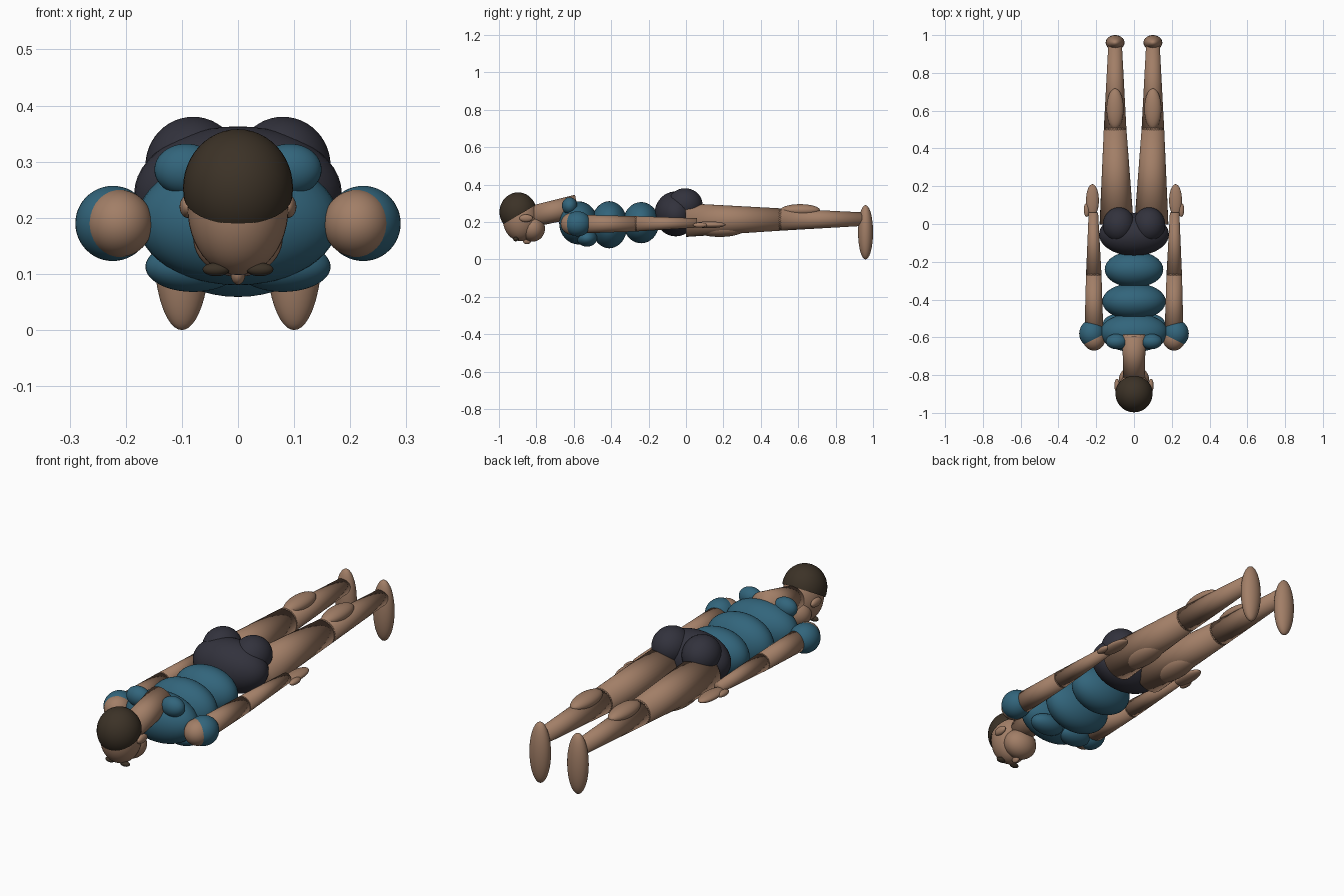
import bpy
import bmesh
from mathutils import Vector

cube = bpy.data.objects.get("Cube")
if cube:
    bpy.data.objects.remove(cube)


def material(name, rgb):
    m = bpy.data.materials.new(name)
    m.use_nodes = True
    colour = (*rgb, 1)
    m.diffuse_color = colour
    m.node_tree.nodes["Principled BSDF"].inputs["Base Color"].default_value = colour
    return m


SKIN = material("skin", (0.36, 0.21, 0.135))
SHIRT = material("teal_shirt", (0.032, 0.13, 0.2))
SHORTS = material("dark_shorts", (0.032, 0.032, 0.046))
HAIR = material("dark_brown_hair", (0.045, 0.032, 0.02))


def finish(name, bm, mat):
    for f in bm.faces:
        f.smooth = True
    mesh = bpy.data.meshes.new(name)
    bm.to_mesh(mesh)
    bm.free()
    mesh.materials.append(mat)
    ob = bpy.data.objects.new(name, mesh)
    bpy.context.collection.objects.link(ob)
    return ob


def ball(name, centre, radii, mat, cut=None):
    """Ellipsoid, optionally trimmed by a (point, normal) plane."""
    bm = bmesh.new()
    bmesh.ops.create_uvsphere(bm, u_segments=40, v_segments=24, radius=1)
    bmesh.ops.scale(bm, vec=radii, verts=bm.verts)
    bmesh.ops.translate(bm, vec=centre, verts=bm.verts)
    if cut:
        bmesh.ops.bisect_plane(bm, geom=bm.verts[:] + bm.edges[:] + bm.faces[:],
                               plane_co=cut[0], plane_no=cut[1], clear_inner=True)
    return finish(name, bm, mat)


def limb(name, start, end, r1, r2, mat):
    """Tapered tube between two points."""
    a, b = Vector(start), Vector(end)
    bm = bmesh.new()
    bmesh.ops.create_cone(bm, cap_ends=True, segments=32, radius1=r1, radius2=r2,
                          depth=(b - a).length)
    bmesh.ops.rotate(bm, verts=bm.verts,
                     matrix=(b - a).to_track_quat('Z', 'Y').to_matrix())
    bmesh.ops.translate(bm, vec=(a + b) / 2, verts=bm.verts)
    return finish(name, bm, mat)


# Head, facing the floor
ball("head", (0, -0.885, 0.218), (0.09, 0.095, 0.12), SKIN)
ball("jaw", (0, -0.82, 0.165), (0.08, 0.066, 0.07), SKIN)
ball("hair", (0, -0.898, 0.253), (0.098, 0.099, 0.105), HAIR,
     cut=((0, -0.99, 0.18), (0, -0.11, 0.185)))
ball("nose", (0, -0.85, 0.1), (0.013, 0.022, 0.019), SKIN)
limb("neck", (0, -0.82, 0.23), (0, -0.58, 0.285), 0.057, 0.062, SKIN)

# Torso and hips
ball("chest", (0, -0.575, 0.195), (0.18, 0.103, 0.115), SHIRT)
ball("waist", (0, -0.41, 0.185), (0.168, 0.097, 0.126), SHIRT)
ball("belly", (0, -0.24, 0.196), (0.155, 0.096, 0.11), SHIRT)
ball("pelvis", (0, -0.055, 0.243), (0.185, 0.113, 0.12), SHORTS)

for side, s in (("left", 1), ("right", -1)):
    def pair(part, c, r, mat):
        ball(f"{side}_{part}", (s * c[0], c[1], c[2]), r, mat)

    def tube(part, a, b, r1, r2):
        limb(f"{side}_{part}", (s * a[0], a[1], a[2]), (s * b[0], b[1], b[2]),
             r1, r2, SKIN)

    # Face
    pair("eyebrow", (0.039, -0.91, 0.108), (0.024, 0.014, 0.012), HAIR)
    pair("ear", (0.09, -0.855, 0.22), (0.014, 0.036, 0.02), SKIN)

    # Upper body
    pair("upper_back", (0.092, -0.622, 0.286), (0.057, 0.041, 0.046), SHIRT)
    pair("pectoral", (0.08, -0.53, 0.113), (0.085, 0.055, 0.045), SHIRT)
    pair("buttock", (0.08, -0.005, 0.293), (0.085, 0.093, 0.087), SHORTS)

    # Arm
    pair("sleeve", (0.223, -0.58, 0.19), (0.067, 0.072, 0.067), SHIRT)
    pair("shoulder", (0.212, -0.605, 0.19), (0.06, 0.065, 0.06), SKIN)
    tube("upper_arm", (0.212, -0.58, 0.188), (0.213, -0.27, 0.19), 0.05, 0.041)
    pair("elbow", (0.213, -0.27, 0.19), (0.041, 0.041, 0.041), SKIN)
    tube("forearm", (0.213, -0.27, 0.19), (0.215, 0.06, 0.195), 0.041, 0.025)
    pair("hand", (0.22, 0.125, 0.185), (0.034, 0.086, 0.018), SKIN)
    pair("thumb", (0.25, 0.075, 0.183), (0.016, 0.037, 0.014), SKIN)

    # Leg
    tube("thigh", (0.092, 0, 0.21), (0.1, 0.5, 0.213), 0.09, 0.06)
    pair("front_thigh", (0.095, 0.18, 0.165), (0.058, 0.14, 0.045), SKIN)
    pair("knee", (0.1, 0.5, 0.213), (0.06, 0.06, 0.06), SKIN)
    tube("shin", (0.1, 0.5, 0.213), (0.1, 0.95, 0.215), 0.06, 0.036)
    pair("calf", (0.1, 0.61, 0.262), (0.045, 0.107, 0.033), SKIN)
    pair("foot", (0.1, 0.96, 0.145), (0.05, 0.04, 0.145), SKIN)
